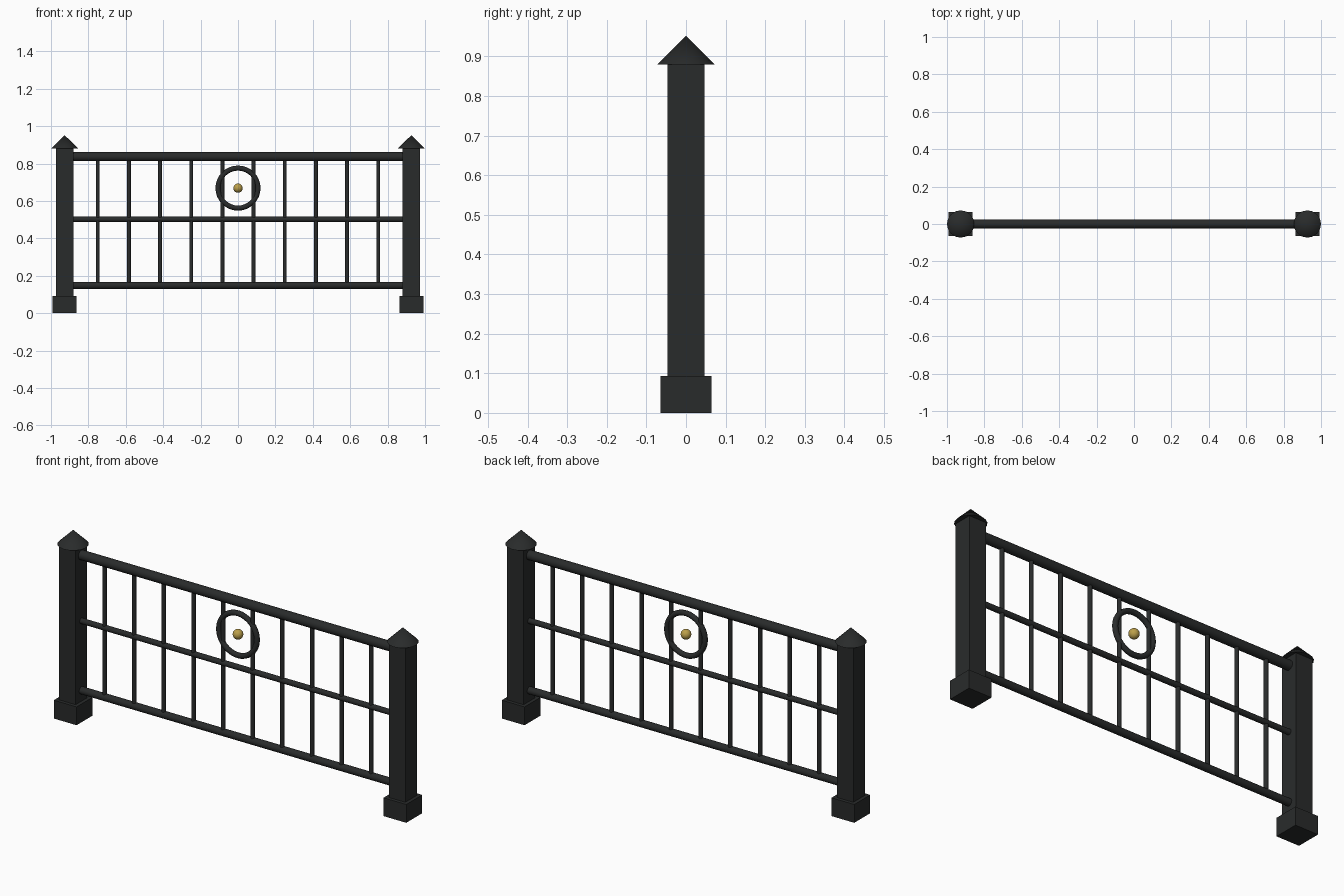
import bpy
import math

if "Cube" in bpy.data.objects:
    bpy.data.objects.remove(bpy.data.objects["Cube"])

POST_X = 0.927


def material(name, color):
    m = bpy.data.materials.new(name)
    m.diffuse_color = color
    m.use_nodes = True
    m.node_tree.nodes["Principled BSDF"].inputs["Base Color"].default_value = m.diffuse_color
    return m


iron = material("dark_iron", (0.022, 0.024, 0.024, 1))
gold = material("gold", (0.5, 0.35, 0.07, 1))


def finish(name, mat, smooth=True):
    ob = bpy.context.object
    ob.name = name
    ob.data.materials.append(mat)
    if smooth:
        bpy.ops.object.shade_smooth_by_angle(angle=math.radians(50))
    return ob


def box(name, x, half, z0, z1):
    bpy.ops.mesh.primitive_cube_add(size=1, location=(x, 0, (z0 + z1) / 2))
    bpy.context.object.scale = (2 * half, 2 * half, z1 - z0)
    bpy.ops.object.transform_apply(location=False, rotation=False, scale=True)
    finish(name, iron, smooth=False)


def bar(name, radius, length, location, along_x=False, sides=16):
    rot = (0, math.pi / 2, 0) if along_x else (0, 0, 0)
    bpy.ops.mesh.primitive_cylinder_add(vertices=sides, radius=radius, depth=length,
                                        location=location, rotation=rot)
    finish(name, iron)


# Posts with plinth and conical cap
for side, x in (("left", -POST_X), ("right", POST_X)):
    box(f"{side}_post_base", x, 0.064, 0, 0.093)
    box(f"{side}_post", x, 0.0465, 0.093, 0.88)
    bpy.ops.mesh.primitive_cone_add(vertices=16, radius1=0.073, depth=0.072,
                                    location=(x, 0, 0.88 + 0.036))
    bpy.ops.object.shade_smooth_by_angle(angle=math.radians(30))
    finish(f"{side}_post_cap", iron, smooth=False)

# Horizontal rails
for name, z, r in (("top_rail", 0.837, 0.024), ("middle_rail", 0.502, 0.014),
                   ("bottom_rail", 0.149, 0.0185)):
    bar(name, r, 1.78, (0, 0, z), along_x=True)

# Vertical balusters
for i in range(10):
    bar(f"baluster_{i + 1}", 0.0105, 0.688, ((i - 4.5) / 6, 0, 0.493), sides=12)

# Decorative ring with a gold ball at its centre
bpy.ops.mesh.primitive_torus_add(major_radius=0.107, minor_radius=0.0135,
                                 major_segments=32, minor_segments=12,
                                 location=(0, 0, 0.669), rotation=(math.pi / 2, 0, 0))
finish("ornament_ring", iron)
bpy.ops.mesh.primitive_uv_sphere_add(segments=16, ring_count=10, radius=0.025,
                                     location=(0, 0, 0.669))
finish("ornament_ball", gold)
